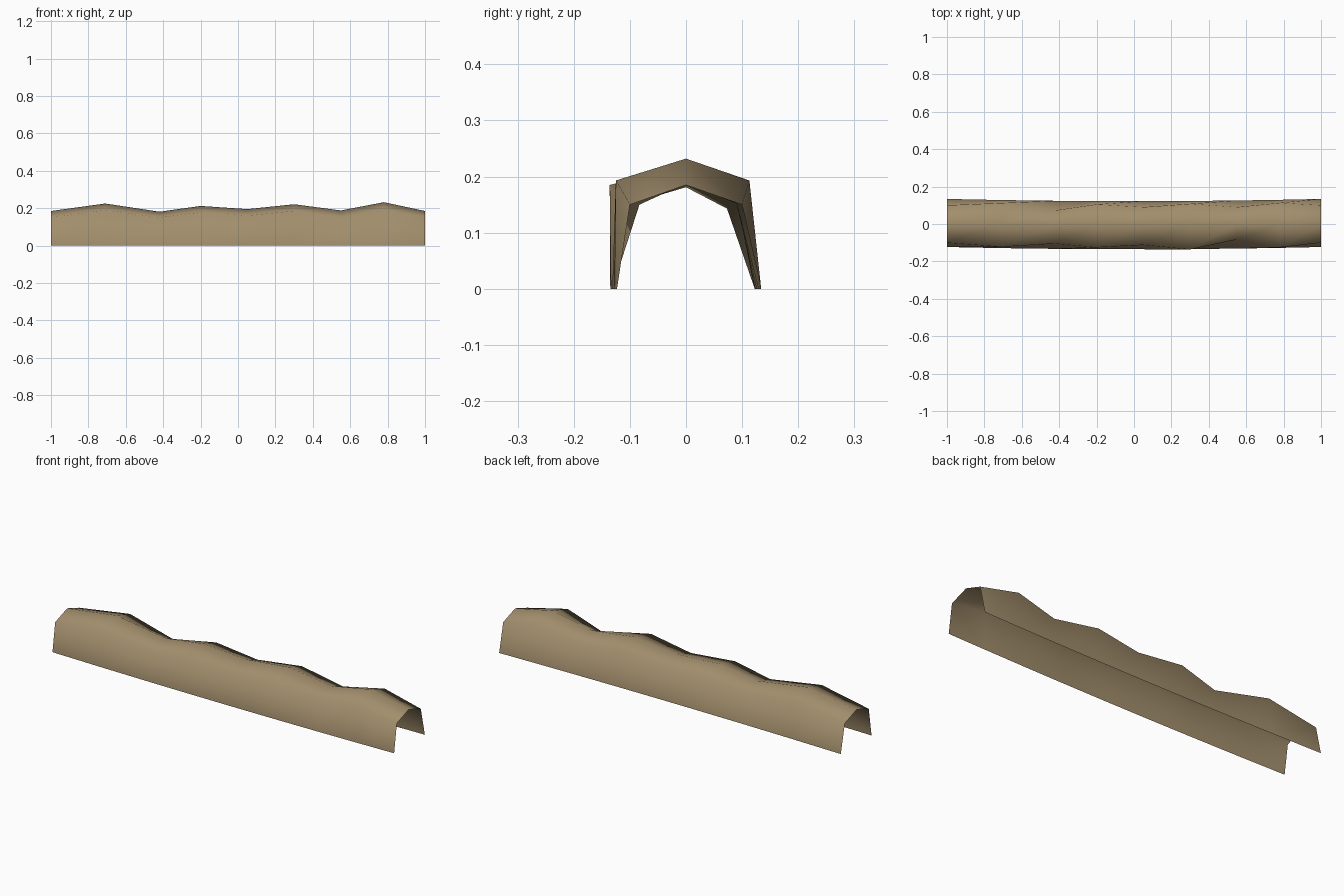
import bpy, bmesh

if "Cube" in bpy.data.objects:
    bpy.data.objects.remove(bpy.data.objects["Cube"])

# stations: x, ridge z, front shoulder (y, z), back shoulder (y, z)
STATIONS = [
    (-1.00, .185, -.100, .150, .100, .150),
    (-0.71, .225, -.122, .190, .112, .190),
    (-0.42, .181, -.105, .150, .073, .143),
    (-0.20, .212, -.125, .178, .105, .178),
    (0.05, .195, -.112, .160, .090, .160),
    (0.30, .221, -.136, .185, .108, .185),
    (0.55, .188, -.083, .150, .090, .152),
    (0.78, .232, -.125, .193, .113, .193),
    (1.00, .185, -.100, .150, .100, .150),
]

# open arched shell lofted through the stations
bm = bmesh.new()
rows = []
for x, top, fy, fz, by, bz in STATIONS:
    bow = -0.012 * (1 - x * x)      # gentle bend towards the front
    section = [(-.123 + bow, 0), (fy, fz), (0, top), (by, bz), (.134 + bow, 0)]
    rows.append([bm.verts.new((x, y, z)) for y, z in section])
for a, b in zip(rows, rows[1:]):
    for i in range(4):
        bm.faces.new((a[i], b[i], b[i + 1], a[i + 1])).smooth = True

mesh = bpy.data.meshes.new("earth_mound")
bm.to_mesh(mesh)
bm.free()
mound = bpy.data.objects.new("earth_mound", mesh)
bpy.context.collection.objects.link(mound)

# single earthy colour
mat = bpy.data.materials.new("dry earth")
mat.diffuse_color = (0.36, 0.27, 0.15, 1)
mat.use_nodes = True
mat.node_tree.nodes["Principled BSDF"].inputs["Base Color"].default_value = mat.diffuse_color
mesh.materials.append(mat)
